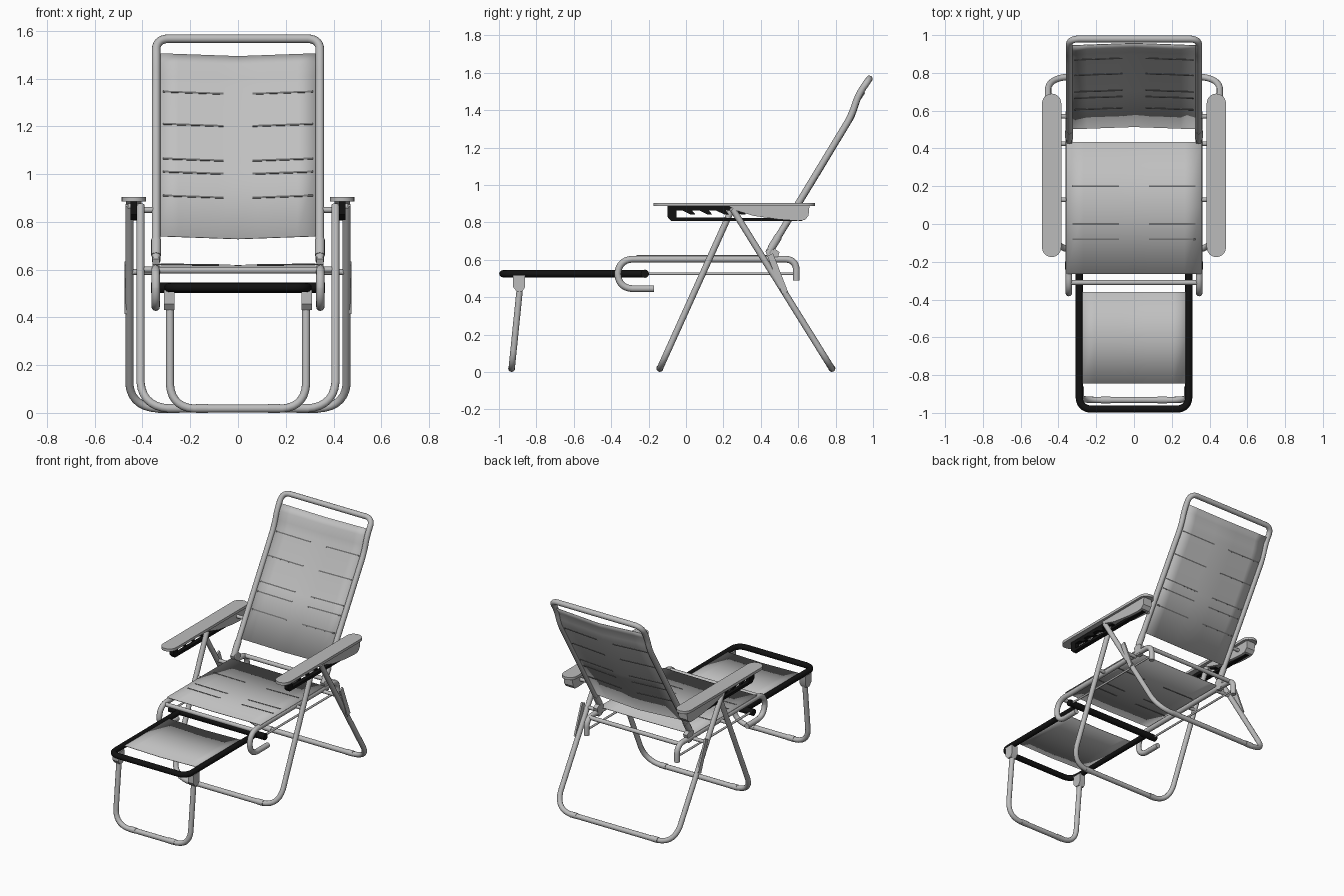
import bpy, bmesh, math
from mathutils import Vector

cube = bpy.data.objects.get("Cube")
if cube:
    bpy.data.objects.remove(cube, do_unlink=True)


def material(name, rgb):
    m = bpy.data.materials.new(name)
    m.use_nodes = True
    m.diffuse_color = (*rgb, 1)
    m.node_tree.nodes["Principled BSDF"].inputs["Base Color"].default_value = (*rgb, 1)
    return m


METAL = material("light grey metal", (0.5, 0.5, 0.5))
FABRIC = material("light grey fabric", (0.53, 0.53, 0.53))
SEAM = material("seam grey", (0.16, 0.16, 0.16))
BLACK = material("black plastic", (0.006, 0.006, 0.006))


def add(name, mesh, mat):
    ob = bpy.data.objects.new(name, mesh)
    bpy.context.collection.objects.link(ob)
    mesh.materials.clear()
    mesh.materials.append(mat)
    mesh.shade_smooth()
    mesh.set_sharp_from_angle(angle=math.radians(35))
    return ob


def rounded(points, radius, steps=7):
    """Polyline with its inner corners rounded off."""
    pts = [Vector(p) for p in points]
    out = [pts[0]]
    for a, b, c in zip(pts, pts[1:], pts[2:]):
        d = min(radius, (a - b).length * 0.49, (c - b).length * 0.49)
        p, q = b + (a - b).normalized() * d, b + (c - b).normalized() * d
        for i in range(steps + 1):
            t = i / steps
            out.append(p * (1 - t) ** 2 + b * (2 * t * (1 - t) * 0.85 + 0.0)
                       + (p + q) * (0.15 * t * (1 - t)) + q * t ** 2)
    return out + [pts[-1]]


def tube(name, points, r, mat=METAL, bend=0.0):
    pts = rounded(points, bend) if bend else points
    cu = bpy.data.curves.new(name, "CURVE")
    cu.dimensions = "3D"
    cu.bevel_depth, cu.bevel_resolution, cu.use_fill_caps = r, 4, True
    sp = cu.splines.new("POLY")
    sp.points.add(len(pts) - 1)
    for sp_pt, p in zip(sp.points, pts):
        sp_pt.co = (*p, 1)
    tmp = bpy.data.objects.new(name + "_path", cu)
    bpy.context.collection.objects.link(tmp)
    dg = bpy.context.evaluated_depsgraph_get()
    mesh = bpy.data.meshes.new_from_object(tmp.evaluated_get(dg))
    bpy.data.objects.remove(tmp, do_unlink=True)
    bpy.data.curves.remove(cu)
    return add(name, mesh, mat)


def slab(name, outline, offset, mat):
    """Flat outline pushed out along an offset vector."""
    bm = bmesh.new()
    f = bm.faces.new([bm.verts.new(p) for p in outline])
    ext = bmesh.ops.extrude_face_region(bm, geom=[f])
    bmesh.ops.translate(bm, vec=offset, verts=[v for v in ext["geom"] if isinstance(v, bmesh.types.BMVert)])
    bmesh.ops.recalc_face_normals(bm, faces=bm.faces)
    mesh = bpy.data.meshes.new(name)
    bm.to_mesh(mesh)
    bm.free()
    return add(name, mesh, mat)


def u_frame(name, half, path, r, mat=METAL, bend=0.1):
    """Mirrored U tube: the path of (y, z) points ends at the crossbar."""
    left = [(-half, y, z) for y, z in path]
    return tube(name, left + [(-x, y, z) for x, y, z in reversed(left)], r, mat, bend)


def sheet(name, half, profile, sag):
    """Fabric panel along a (y, z) profile, sagging towards the middle."""
    bm = bmesh.new()
    rows = []
    for y, z in profile:
        row = []
        for i in range(-4, 5):
            u = i / 4
            drop = (1 - abs(u)) * Vector(sag)
            row.append(bm.verts.new((u * half, y + drop.x, z + drop.y)))
        rows.append(row)
    for a, b in zip(rows, rows[1:]):
        for i in range(8):
            bm.faces.new((a[i], a[i + 1], b[i + 1], b[i]))
    mesh = bpy.data.meshes.new(name)
    bm.to_mesh(mesh)
    bm.free()
    ob = add(name, mesh, FABRIC)
    mod = ob.modifiers.new("thickness", "SOLIDIFY")
    mod.thickness, mod.offset = 0.004, 0
    return ob


def seam(name, x0, x1, y, z, along, sag, half):
    """Narrow stitched line lying through the fabric."""
    up = Vector((0, *along)).normalized() * 0.004
    lift = Vector((0, -along[1], along[0])).normalized() * 0.004
    ends = []
    for x in (x0, x1):
        d = 1 - abs(x) / half
        ends.append(Vector((x, y + d * sag[0], z + d * sag[1])))
    a, b = ends
    slab(name, [p - lift for p in (a - up, b - up, b + up, a + up)], lift * 2, SEAM)


# Backrest frame and fabric
u_frame("backrest_frame", 0.343,
        [(0.44, 0.635), (0.50, 0.735), (0.885, 1.37), (0.92, 1.48), (0.98, 1.567)], 0.018, bend=0.05)
BACK_SAG = (0.012, -0.012)
sheet("backrest_fabric", 0.332,
      [(0.503, 0.74), (0.695, 1.055), (0.885, 1.37), (0.90, 1.41), (0.918, 1.465), (0.945, 1.505)], BACK_SAG)

# Seat frame, fabric and crossbars
for s, side in ((-1, "right"), (1, "left")):
    x = 0.345 * s
    tube(side + "_seat_rail", [(x, -0.17, 0.445), (x, -0.365, 0.445), (x, -0.365, 0.603),
                               (x, 0.59, 0.603), (x, 0.59, 0.49)], 0.018, bend=0.085)
    tube(side + "_slide_rod", [(x, -0.22, 0.525), (x, 0.59, 0.525)], 0.007)
tube("seat_front_bar", [(-0.345, -0.31, 0.597), (0.345, -0.31, 0.597)], 0.014)
tube("seat_rear_bar", [(-0.345, 0.56, 0.6), (0.345, 0.56, 0.6)], 0.014)
SEAT_SAG = (0, -0.004)
sheet("seat_fabric", 0.357, [(-0.265, 0.622), (0.09, 0.622), (0.435, 0.622)], SEAT_SAG)

# Footrest
u_frame("footrest_frame", 0.29, [(-0.22, 0.525), (-0.98, 0.525)], 0.019, BLACK, 0.06)
tube("footrest_slide_bar", [(-0.365, -0.22, 0.525), (0.365, -0.22, 0.525)], 0.022, BLACK)
FOOT_SAG = (0, -0.006)
sheet("footrest_fabric", 0.28, [(-0.845, 0.532), (-0.6, 0.532), (-0.36, 0.532)], FOOT_SAG)
u_frame("footrest_leg", 0.285, [(-0.885, 0.48), (-0.932, 0.018)], 0.017)

# Stitched lines on the three panels
for s in (-1, 1):
    for z in (0.91, 1.01, 1.065, 1.21, 1.345):
        y = 0.503 + (z - 0.74) * 0.606
        seam("backrest_seam", 0.06 * s, 0.315 * s, y, z, (0.385, 0.635), BACK_SAG, 0.332)
    for y in (-0.08, 0.0, 0.2):
        seam("seat_seam", 0.08 * s, 0.325 * s, y, 0.622, (1, 0), SEAT_SAG, 0.357)

# Front and rear legs
u_frame("front_leg", 0.408, [(0.245, 0.87), (-0.14, 0.018)], 0.017, bend=0.12)
u_frame("rear_leg", 0.455, [(0.25, 0.87), (0.78, 0.018)], 0.017, bend=0.12)

# Sleeves on the ground bars
for s in (-1, 1):
    for name, x, y in (("front_foot", 0.27, -0.14), ("rear_foot", 0.31, 0.78), ("footrest_foot", 0.15, -0.932)):
        tube(name, [((x - 0.025) * s, y, 0.019), ((x + 0.025) * s, y, 0.019)], 0.019)

# Armrests, ratchets, brackets and pins on both sides
for s, side in ((-1, "right"), (1, "left")):
    cx, w = 0.436 * s, 0.051
    outline = []
    for cy, start in ((0.639, 0), (-0.124, math.pi)):
        for i in range(13):
            a = start + math.pi * i / 12
            outline.append((cx + w * math.cos(a), cy + w * math.sin(a), 0.886))
    slab(side + "_armrest", outline, (0, 0, 0.018), METAL)

    def plate(name, pts, x, thick, mat):
        slab(side + name, [(x * s - thick / 2, y, z) for y, z in pts], (thick, 0, 0), mat)

    # Ratchet: strips joined by slanted teeth
    plate("_ratchet_top", [(-0.1, 0.886), (0.26, 0.886), (0.26, 0.862), (-0.1, 0.862)], 0.437, 0.028, BLACK)
    plate("_ratchet_base", [(-0.1, 0.83), (-0.08, 0.808), (0.62, 0.806), (0.62, 0.822), (-0.05, 0.826)],
          0.437, 0.028, BLACK)
    plate("_ratchet_nose", [(-0.1, 0.87), (-0.1, 0.83), (-0.08, 0.81), (-0.05, 0.81), (-0.05, 0.87)],
          0.437, 0.028, BLACK)
    for i in range(4):
        y = -0.025 + i * 0.09
        plate("_ratchet_tooth", [(y, 0.866), (y + 0.055, 0.866), (y + 0.075, 0.842), (y + 0.05, 0.842)],
              0.437, 0.028, BLACK)
    plate("_armrest_shell", [(0.23, 0.886), (0.66, 0.886), (0.655, 0.835), (0.635, 0.812), (0.6, 0.808),
                             (0.5, 0.815), (0.36, 0.835), (0.27, 0.862)], 0.437, 0.066, METAL)

    # Hinge links and pins
    plate("_hinge_link", [(0.435, 0.62), (0.465, 0.635), (0.545, 0.43), (0.515, 0.415)], 0.47, 0.012, METAL)
    tube(side + "_backrest_sleeve", [(0.343 * s, 0.455, 0.66), (0.343 * s, 0.495, 0.725)], 0.021)
    plate("_backrest_bracket", [(0.425, 0.645), (0.46, 0.67), (0.50, 0.64), (0.48, 0.58), (0.45, 0.58)],
          0.343, 0.03, METAL)
    for name, x1, y, z in (("_arm_pin", 0.43, 0.57, 0.85), ("_front_leg_pin", 0.41, 0.128, 0.6),
                           ("_rear_leg_pin", 0.465, 0.425, 0.59), ("_top_leg_pin", 0.46, 0.245, 0.865)):
        x0 = 0.4 if name == "_top_leg_pin" else 0.34
        tube(side + name, [(x0 * s, y, z), (x1 * s, y, z)], 0.012)

    # Footrest leg sockets
    plate("_leg_socket", [(-0.925, 0.515), (-0.86, 0.515), (-0.86, 0.455), (-0.875, 0.43), (-0.905, 0.43),
                          (-0.925, 0.455)], 0.287, 0.044, METAL)
